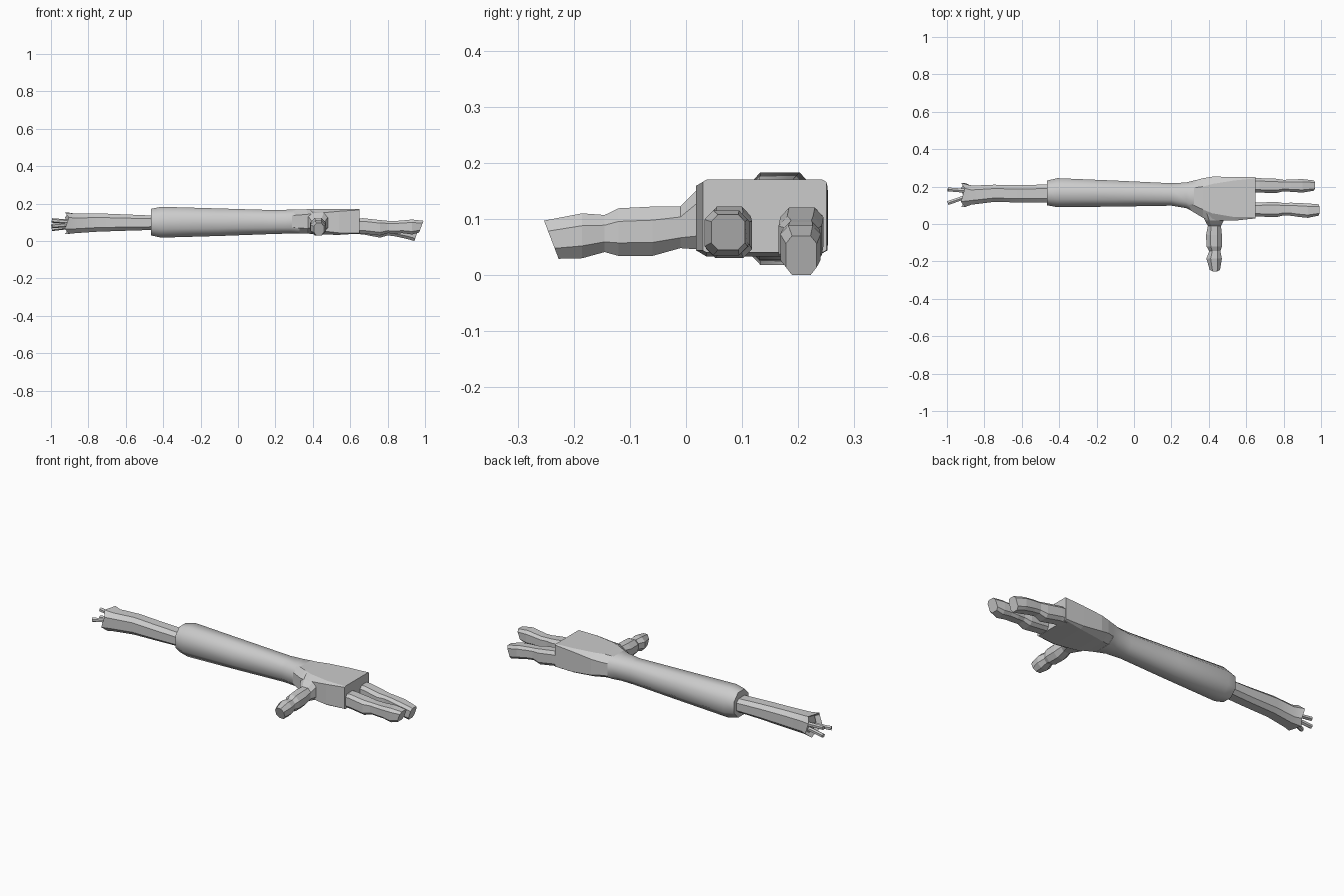
import bpy, bmesh, math
from mathutils import Vector


def loft(name, sections, along_y=False, ragged=0.0, smooth=0):
    """Chamfered-box rings (t, side_lo, side_hi, z_lo, z_hi, chamfer[, lean]) skinned and capped."""
    bm = bmesh.new()
    rings = []
    for s in sections:
        t, a0, a1, z0, z1, c = s[:6]
        lean = s[6] if len(s) > 6 else 0.0
        ca, cz, ha, hz = (a0 + a1) / 2, (z0 + z1) / 2, (a1 - a0) / 2, (z1 - z0) / 2
        k = 1 - c
        unit = [(1, -k), (1, k), (k, 1), (-k, 1), (-1, k), (-1, -k), (-k, -1), (k, -1)]
        ring = []
        for i, (u, v) in enumerate(unit):
            rag = ragged * (-1) ** i if s is sections[-1] or s is sections[-2] else 0
            p = (t + lean * v + rag, ca + ha * u, cz + hz * v)
            ring.append(bm.verts.new((p[1], p[0], p[2]) if along_y else p))
        rings.append(ring)
    for r, q in zip(rings, rings[1:]):
        for i in range(8):
            j = (i + 1) % 8
            bm.faces.new((r[i], r[j], q[j], q[i]))
    bm.faces.new(rings[0])
    bm.faces.new(rings[-1])
    bmesh.ops.recalc_face_normals(bm, faces=bm.faces)
    mesh = bpy.data.meshes.new(name)
    bm.to_mesh(mesh)
    bm.free()
    ob = bpy.data.objects.new(name, mesh)
    bpy.context.collection.objects.link(ob)
    if smooth:
        bpy.ops.object.select_all(action='DESELECT')
        ob.select_set(True)
        bpy.context.view_layer.objects.active = ob
        bpy.ops.object.shade_smooth_by_angle(angle=math.radians(smooth))
    return ob


def rod(name, a, b, radius):
    a, b = Vector(a), Vector(b)
    bpy.ops.mesh.primitive_cylinder_add(vertices=6, radius=radius, depth=(b - a).length,
                                        location=(a + b) / 2)
    ob = bpy.context.object
    ob.name = name
    ob.rotation_euler = (b - a).to_track_quat('Z', 'Y').to_euler()


# Forearm shell running into the wrist
loft("forearm", [
    (-0.465, 0.10, 0.232, 0.03, 0.172, 0.55),
    (-0.41, 0.09, 0.245, 0.018, 0.183, 0.55),
    (-0.10, 0.093, 0.232, 0.027, 0.174, 0.55),
    (0.20, 0.098, 0.218, 0.038, 0.165, 0.52),
    (0.28, 0.085, 0.222, 0.04, 0.168, 0.48),
    (0.33, 0.06, 0.235, 0.04, 0.168, 0.42)], smooth=50)

# Palm block with a squared knuckle end
loft("palm", [
    (0.27, 0.092, 0.218, 0.042, 0.166, 0.5),
    (0.37, 0.032, 0.245, 0.04, 0.17, 0.42),
    (0.42, 0.018, 0.253, 0.035, 0.17, 0.33),
    (0.54, 0.018, 0.252, 0.033, 0.17, 0.16),
    (0.65, 0.03, 0.25, 0.04, 0.17, 0.06)])

# Upper arm stump with a torn, hollow end
loft("arm_stump", [
    (-0.43, 0.115, 0.212, 0.06, 0.135, 0.45),
    (-0.60, 0.115, 0.208, 0.055, 0.142, 0.45),
    (-0.75, 0.118, 0.21, 0.05, 0.148, 0.45),
    (-0.87, 0.103, 0.205, 0.042, 0.146, 0.45),
    (-0.915, 0.09, 0.22, 0.038, 0.152, 0.45),
    (-0.89, 0.11, 0.198, 0.055, 0.135, 0.45)], ragged=0.01, smooth=30)

# Loose cables at the torn end
for i, (y, z, y0, z0) in enumerate([(0.185, 0.11, 0.175, 0.10),
                                    (0.185, 0.065, 0.175, 0.08),
                                    (0.112, 0.08, 0.155, 0.09)]):
    rod(f"cable_{i + 1}", (-0.995, y, z), (-0.87, y0, z0), 0.012)

# Two fingers, jointed by pinched rings
loft("near_finger", [
    (0.61, 0.04, 0.115, 0.045, 0.12, 0.4),
    (0.67, 0.04, 0.115, 0.04, 0.122, 0.4),
    (0.76, 0.036, 0.118, 0.03, 0.112, 0.4),
    (0.80, 0.046, 0.112, 0.042, 0.108, 0.4),
    (0.84, 0.044, 0.114, 0.04, 0.107, 0.4),
    (0.88, 0.038, 0.112, 0.042, 0.11, 0.4),
    (0.93, 0.033, 0.11, 0.035, 0.115, 0.4),
    (0.98, 0.045, 0.105, 0.045, 0.108, 0.4, 0.012)])
loft("far_finger", [
    (0.61, 0.17, 0.245, 0.04, 0.12, 0.4),
    (0.67, 0.168, 0.245, 0.035, 0.12, 0.4),
    (0.76, 0.165, 0.242, 0.018, 0.105, 0.4),
    (0.80, 0.175, 0.236, 0.03, 0.098, 0.4),
    (0.84, 0.172, 0.238, 0.025, 0.095, 0.4),
    (0.90, 0.168, 0.24, 0.012, 0.088, 0.4),
    (0.955, 0.178, 0.233, 0.0, 0.07, 0.4, 0.012)])

# Thumb sticking out sideways
loft("thumb", [
    (0.06, 0.36, 0.50, 0.04, 0.165, 0.4),
    (0.018, 0.38, 0.48, 0.046, 0.15, 0.45),
    (-0.01, 0.395, 0.465, 0.048, 0.122, 0.5),
    (-0.06, 0.385, 0.47, 0.034, 0.122, 0.55),
    (-0.12, 0.388, 0.47, 0.034, 0.119, 0.55),
    (-0.145, 0.402, 0.462, 0.041, 0.107, 0.55),
    (-0.185, 0.387, 0.47, 0.03, 0.11, 0.55),
    (-0.24, 0.405, 0.46, 0.029, 0.097, 0.55, -0.013)], along_y=True)
